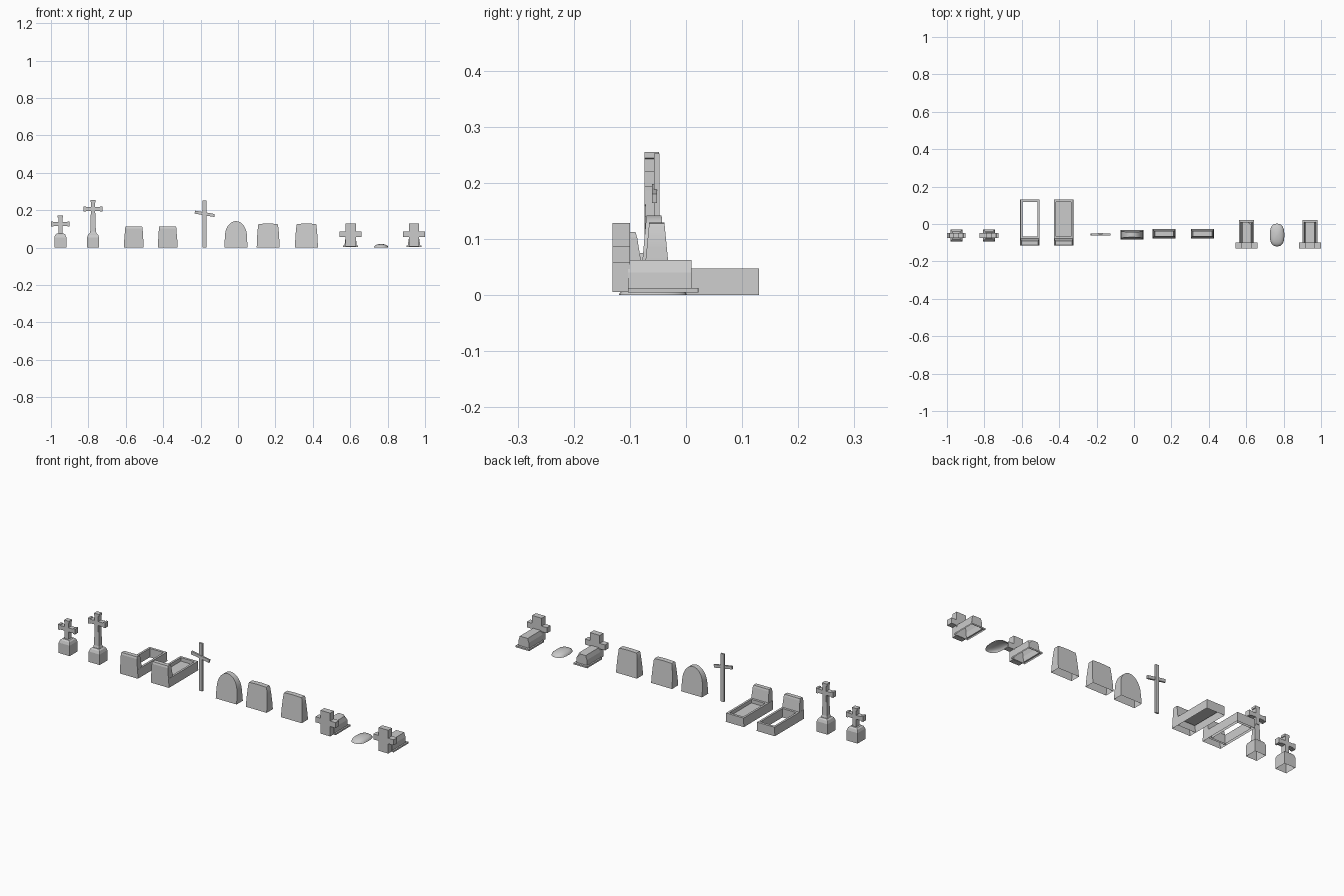
import bpy, bmesh, math

if "Cube" in bpy.data.objects:
    bpy.data.objects.remove(bpy.data.objects["Cube"])


def finish(bm, name, smooth=None):
    bmesh.ops.recalc_face_normals(bm, faces=bm.faces)
    me = bpy.data.meshes.new(name)
    bm.to_mesh(me)
    bm.free()
    ob = bpy.data.objects.new(name, me)
    bpy.context.collection.objects.link(ob)
    if smooth:
        me.shade_smooth()
        me.set_sharp_from_angle(angle=math.radians(smooth))
    return ob


def loft(name, rings, cap=True, smooth=None):
    """Skin a stack of closed rings; bottom stays open, last ring optionally capped."""
    bm = bmesh.new()
    vs = [[bm.verts.new(p) for p in r] for r in rings]
    n = len(rings[0])
    for a, b in zip(vs, vs[1:]):
        for i in range(n):
            j = (i + 1) % n
            bm.faces.new((a[i], a[j], b[j], b[i]))
    if cap:
        bm.faces.new(vs[-1])
    return finish(bm, name, smooth)


def rect(cx, hx, y0, y1, z):
    return [(cx - hx, y0, z), (cx + hx, y0, z), (cx + hx, y1, z), (cx - hx, y1, z)]


def plate(name, outline, y0, y1):
    """Extrude an x-z outline between two y planes."""
    bm = bmesh.new()
    f = [bm.verts.new((x, y0, z)) for x, z in outline]
    b = [bm.verts.new((x, y1, z)) for x, z in outline]
    n = len(f)
    bm.faces.new(f)
    bm.faces.new(b[::-1])
    for i in range(n):
        j = (i + 1) % n
        bm.faces.new((f[i], b[i], b[j], f[j]))
    return finish(bm, name)


# Crosses with flared ends on chamfered pedestals
def pedestal_cross(name, cx, arm_z, top, shaft):
    yc = -0.061
    loft(name + "_pedestal", [rect(cx, h, yc - h, yc + h, z) for h, z in
                              ((0.032, 0), (0.032, 0.055), (0.027, 0.069), (0.02, 0.075))])
    if shaft:
        loft(name + "_shaft", [rect(cx, h, yc - h * 0.85, yc + h * 0.85, z) for h, z in
                               ((0.019, 0.074), (0.015, 0.087), (0.012, arm_z - 0.02))])
    w, c, a = 0.0105, 0.014, 0.05
    half = [(w, 0.074 if not shaft else arm_z - 0.045), (w, arm_z - w), (a - 0.013, arm_z - w),
            (a - 0.011, arm_z - c), (a, arm_z - c), (a, arm_z + c), (a - 0.011, arm_z + c),
            (a - 0.013, arm_z + w), (w, arm_z + w), (w, top - 0.013), (c, top - 0.011), (c, top)]
    outline = [(cx + x, z) for x, z in half] + [(cx - x, z) for x, z in half[::-1]]
    plate(name + "_cross", outline, yc - 0.013, yc + 0.013)


pedestal_cross("short_monument", -0.95, 0.126, 0.172, False)
pedestal_cross("tall_monument", -0.775, 0.206, 0.255, True)


# Kerbed graves with headstone, one open and one filled
def bed_grave(name, cx, filled):
    y0, y1 = -0.115, 0.13
    floor = 0.028 if filled else 0.0
    loft(name + "_kerb", [rect(cx, 0.053, y0, y1, 0), rect(cx, 0.051, y0, y1, 0.047),
                          rect(cx, 0.040, -0.066, 0.117, 0.047),
                          rect(cx, 0.040, -0.066, 0.117, floor)], cap=filled)
    loft(name + "_headstone", [rect(cx, 0.0525, y0, -0.075, 0), rect(cx, 0.050, y0, -0.078, 0.047),
                               rect(cx, 0.047, y0, -0.087, 0.102),
                               rect(cx, 0.045, y0 + 0.003, -0.09, 0.112)])


bed_grave("open_grave", -0.557, False)
bed_grave("filled_grave", -0.376, True)

# Thin wooden cross with a tilted arm
plate("wooden_post", [(-0.189, 0), (-0.169, 0), (-0.169, 0.252), (-0.189, 0.252)], -0.057, -0.047)
plate("wooden_arm", [(-0.232, 0.182), (-0.127, 0.164), (-0.125, 0.18), (-0.230, 0.198)], -0.061, -0.052)


# Leaning-in slab stones: front and back taper toward the top
def tombstone(name, cx, half, yc, height):
    def depth(z):
        return 0.026 - 0.0125 * z / height
    pts = half + [(-x, z) for x, z in half[::-1] if x > 1e-5]
    bm = bmesh.new()
    f = [bm.verts.new((cx + x, yc - depth(z), z)) for x, z in pts]
    b = [bm.verts.new((cx + x, yc + depth(z), z)) for x, z in pts]
    bm.faces.new(f)
    bm.faces.new(b[::-1])
    for i in range(len(f) - 1):
        bm.faces.new((f[i], b[i], b[i + 1], f[i + 1]))
    finish(bm, name, 40)


arch = [(0.061, 0), (0.0605, 0.03), (0.059, 0.06)]
arch += [(0.059 * math.cos(math.radians(t)), 0.06 + 0.082 * math.sin(math.radians(t)))
         for t in range(10, 90, 10)] + [(0, 0.142)]
tombstone("arched_tombstone", -0.011, arch, -0.057, 0.142)
square = [(0.061, 0), (0.060, 0.04), (0.057, 0.085), (0.053, 0.122), (0.050, 0.127), (0, 0.129)]
tombstone("square_tombstone_left", 0.161, square, -0.052, 0.129)
tombstone("square_tombstone_right", 0.366, square, -0.052, 0.129)


# Coffin-shaped tombs with a broad cross in front; chip cuts a rear top corner
def cross_tomb(name, cx, chip):
    def ring(hx, y0, y1, z, c=0.0002):
        return [(cx - hx, y0, z), (cx + hx, y0, z), (cx + hx, y1 - c, z),
                (cx + hx - c, y1, z), (cx - hx, y1, z)]
    loft(name + "_body", [ring(0.040, -0.103, 0.022, 0.004), ring(0.040, -0.103, 0.022, 0.012),
                          ring(0.032, -0.103, 0.01, 0.012),
                          ring(0.030, -0.103, 0.01, 0.040),
                          ring(0.023, -0.103, 0.01, 0.062, chip)])
    half = [(0.028, 0.005), (0.028, 0.057), (0.059, 0.057), (0.059, 0.086), (0.028, 0.086),
            (0.028, 0.128)]
    plate(name + "_cross", [(cx + x, z) for x, z in half] + [(cx - x, z) for x, z in half[::-1]],
          -0.131, -0.100)


cross_tomb("chipped_tomb", 0.602, 0.016)
cross_tomb("whole_tomb", 0.941, 0.0002)


# Low burial mound with a stadium-like outline
def mound_ring(s, z, n=24):
    r = []
    for i in range(n):
        t = 2 * math.pi * i / n
        c, q = math.cos(t), math.sin(t)
        r.append((0.765 + s * 0.039 * math.copysign(abs(c) ** 0.8, c),
                  -0.059 + s * 0.061 * math.copysign(abs(q) ** 0.8, q), z))
    return r


loft("burial_mound", [mound_ring(s, z) for s, z in
                      ((1, 0), (0.93, 0.007), (0.8, 0.012), (0.6, 0.016), (0.3, 0.019), (0.02, 0.02))],
     smooth=50)
